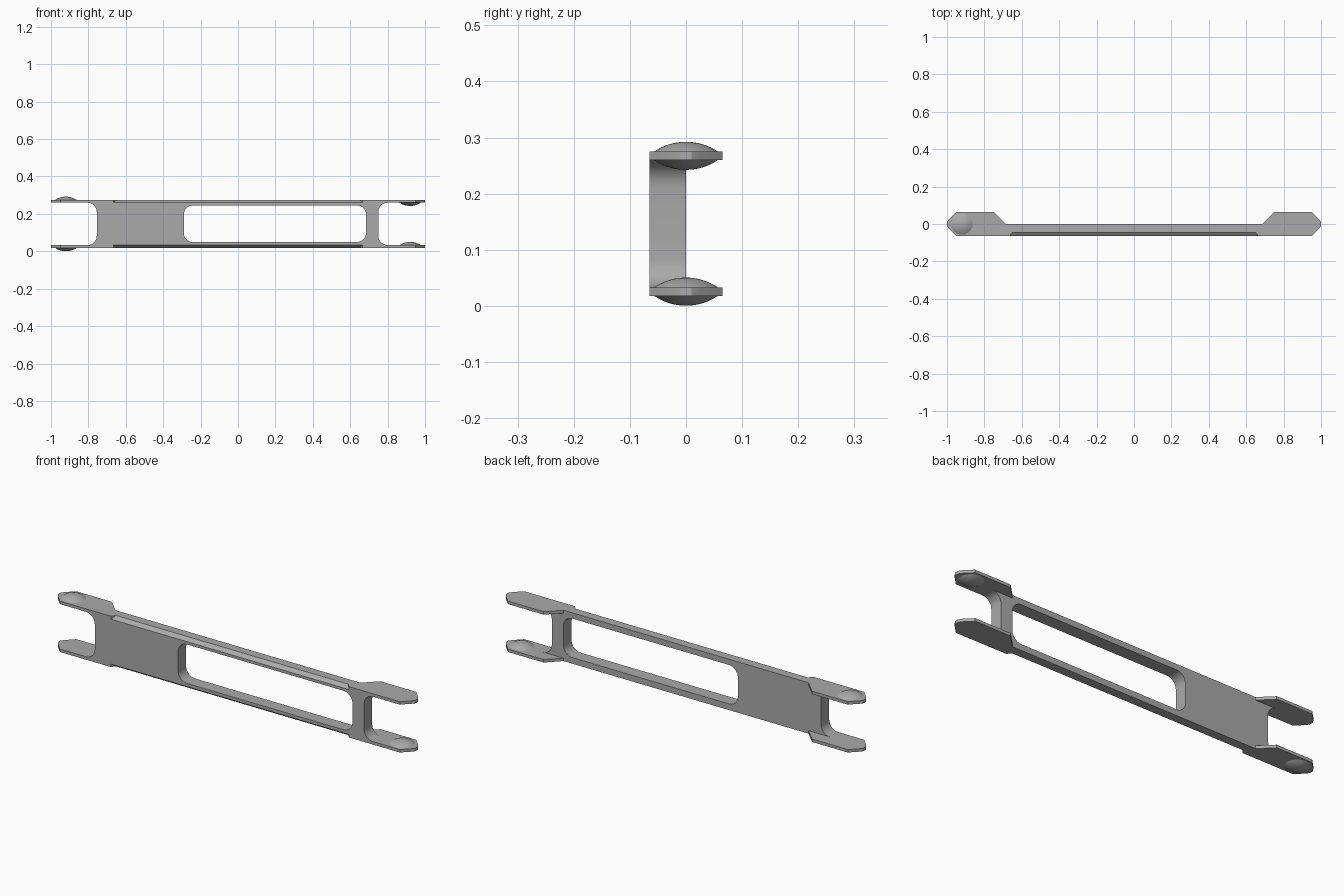
import bpy, bmesh, math
from mathutils import Vector

if "Cube" in bpy.data.objects:
    bpy.data.objects.remove(bpy.data.objects["Cube"])

grey = bpy.data.materials.new("plain grey")
grey.use_nodes = True
grey.diffuse_color = (0.4, 0.4, 0.4, 1)
grey.node_tree.nodes["Principled BSDF"].inputs["Base Color"].default_value = (0.4, 0.4, 0.4, 1)

LOW, HIGH = 0.018, 0.275      # outer faces of the two flanges
WALL = 0.015                  # flange thickness
FRONT, BACK = -0.065, 0.065
MID = (LOW + HIGH) / 2


def make_object(name, bm):
    bmesh.ops.recalc_face_normals(bm, faces=bm.faces)
    mesh = bpy.data.meshes.new(name)
    bm.to_mesh(mesh)
    bm.free()
    mesh.materials.append(grey)
    obj = bpy.data.objects.new(name, mesh)
    bpy.context.collection.objects.link(obj)
    return obj


def prism(name, points, direction):
    """Extrude a flat outline along a direction."""
    bm = bmesh.new()
    face = bm.faces.new([bm.verts.new(p) for p in points])
    new = bmesh.ops.extrude_face_region(bm, geom=[face])["geom"]
    verts = [v for v in new if isinstance(v, bmesh.types.BMVert)]
    bmesh.ops.translate(bm, verts=verts, vec=Vector(direction))
    return make_object(name, bm)


def rounded_slot(name, x0, x1, z0, z1, r, y0=-0.2, y1=0.2, steps=8):
    """Rounded rectangle in the front plane, cut through in depth."""
    points = []
    corners = [(x1 - r, z1 - r), (x0 + r, z1 - r), (x0 + r, z0 + r), (x1 - r, z0 + r)]
    for i, (cx, cz) in enumerate(corners):
        for s in range(steps + 1):
            a = math.pi / 2 * (i + s / steps)
            points.append((cx + r * math.cos(a), y0, cz + r * math.sin(a)))
    return prism(name, points, (0, y1 - y0, 0))


def carve(body, cutter):
    mod = body.modifiers.new("cut", "BOOLEAN")
    mod.operation = "DIFFERENCE"
    mod.solver = "EXACT"
    mod.object = cutter
    bpy.context.view_layer.objects.active = body
    bpy.ops.object.modifier_apply(modifier=mod.name)
    bpy.data.objects.remove(cutter)


# Link bar: plan outline with wide pointed ends, mirrored left to right
half = [(0.95, FRONT), (0.99, -0.025), (1.0, -0.01), (1.0, 0.01), (0.99, 0.025),
        (0.95, BACK), (0.75, BACK), (0.685, 0)]
outline = half + [(-x, y) for x, y in reversed(half)]
bar = prism("link_bar", [(x, y, LOW) for x, y in outline], (0, 0, HIGH - LOW))

# Space between the flanges behind the web
pocket = [(-1.1, 0, LOW + WALL), (1.1, 0, LOW + WALL),
          (1.1, 0, HIGH - WALL), (-1.1, 0, HIGH - WALL)]
carve(bar, prism("pocket_cutter", pocket, (0, 0.2, 0)))

# Open fork at each end and the long window in the web
carve(bar, rounded_slot("right_fork_cutter", -1.2, -0.755, LOW + WALL, HIGH - WALL, 0.05))
carve(bar, rounded_slot("left_fork_cutter", 0.75, 1.2, LOW + WALL, HIGH - WALL, 0.05))
carve(bar, rounded_slot("window_cutter", -0.29, 0.685, 0.049, 0.246, 0.05))

# Chamfers along the front edges, with slanted ends
for side in (1, -1):
    section = [(FRONT, 0.015), (FRONT + 0.02, 0), (FRONT + 0.02, -0.02),
               (FRONT - 0.02, -0.02), (FRONT - 0.02, 0.015)]
    bm = bmesh.new()
    edge = HIGH if side > 0 else LOW
    for end in (-1, 1):
        for y, depth in section:
            x = 0.665 - 0.75 * (y - FRONT)
            bm.verts.new((end * x, y, edge - side * depth))
    bmesh.ops.convex_hull(bm, input=bm.verts)
    carve(bar, make_object("chamfer_cutter", bm))


# Shallow locating domes on the end tabs
def dome(name, x, z, up, radius=0.057, height=0.0175, rings=8, sides=40):
    ball = (radius ** 2 + height ** 2) / (2 * height)
    spread = math.asin(radius / ball)
    bm = bmesh.new()
    tip = bm.verts.new((x, 0, z + up * height))
    loops = []
    for i in range(1, rings + 1):
        a = spread * i / rings
        r, h = ball * math.sin(a), height - ball * (1 - math.cos(a))
        loops.append([bm.verts.new((x + r * math.cos(t), r * math.sin(t), z + up * h))
                      for t in (2 * math.pi * k / sides for k in range(sides))])
    for k in range(sides):
        n = (k + 1) % sides
        bm.faces.new((tip, loops[0][k], loops[0][n]))
        for a, b in zip(loops, loops[1:]):
            bm.faces.new((a[k], b[k], b[n], a[n]))
    bm.faces.new(loops[-1])
    return make_object(name, bm)


parts = [bar,
         dome("right_upper_dome", -0.92, HIGH, 1),
         dome("right_lower_dome", -0.92, LOW, -1),
         dome("left_upper_dome", 0.92, HIGH - WALL, -1),
         dome("left_lower_dome", 0.92, LOW + WALL, 1)]

bpy.ops.object.select_all(action="DESELECT")
for part in parts:
    part.select_set(True)
bpy.context.view_layer.objects.active = bar
bpy.ops.object.shade_smooth_by_angle(angle=math.radians(25))
